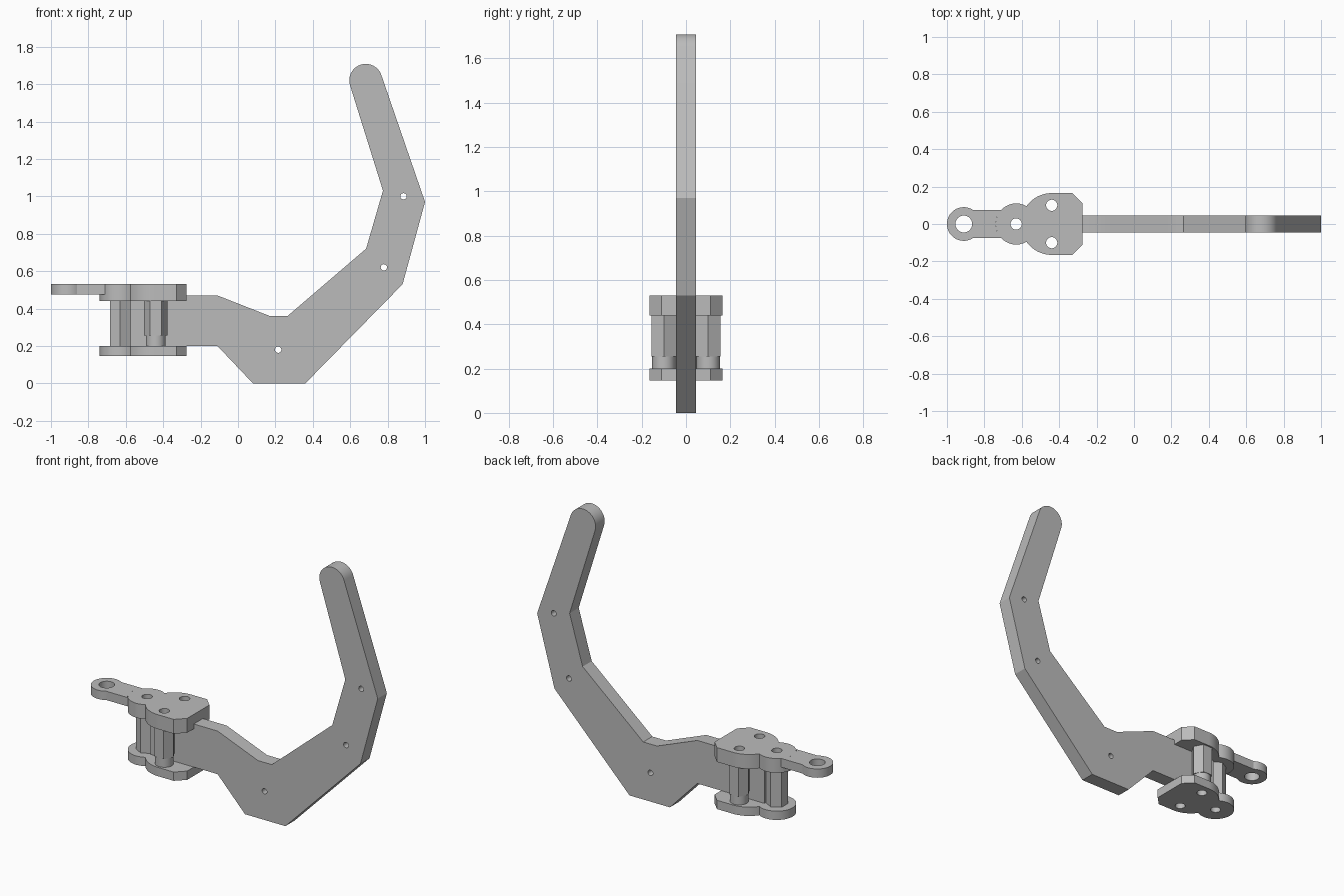
import bpy, bmesh
from math import sin, cos, radians
from mathutils import Matrix

cube = bpy.data.objects.get("Cube")
if cube:
    bpy.data.objects.remove(cube, do_unlink=True)

grey = bpy.data.materials.new("plain grey")
grey.use_nodes = True
color = (0.5, 0.5, 0.5, 1)
grey.diffuse_color = color
grey.node_tree.nodes["Principled BSDF"].inputs["Base Color"].default_value = color


def arc(x, y, r, start, end, n=24):
    angles = [radians(start + (end - start) * i / n) for i in range(n + 1)]
    return [(x + r * cos(a), y + r * sin(a)) for a in angles]


def circle(x, y, r, n=32, turn=0):
    return arc(x, y, r, turn, turn + 360, n)[:-1]


def slab(name, loops, low, high, upright=False):
    """Extrude an outline and its hole loops between two levels."""
    curve = bpy.data.curves.new(name, "CURVE")
    curve.dimensions = "2D"
    curve.fill_mode = "BOTH"
    curve.extrude = (high - low) / 2
    for loop in loops:
        spline = curve.splines.new("POLY")
        spline.points.add(len(loop) - 1)
        for point, (x, y) in zip(spline.points, loop):
            point.co = (x, y, 0, 1)
        spline.use_cyclic_u = True
    helper = bpy.data.objects.new(name + " helper", curve)
    mesh = bpy.data.meshes.new_from_object(helper)
    bpy.data.objects.remove(helper)
    bpy.data.curves.remove(curve)

    # Weld the caps to the walls
    bm = bmesh.new()
    bm.from_mesh(mesh)
    bmesh.ops.remove_doubles(bm, verts=bm.verts, dist=0.0001)
    bmesh.ops.recalc_face_normals(bm, faces=bm.faces)
    bm.to_mesh(mesh)
    bm.free()
    mesh.transform(Matrix.Translation((0, 0, (low + high) / 2)))
    if upright:
        mesh.transform(Matrix.Rotation(radians(90), 4, "X"))
    mesh.materials.clear()
    mesh.materials.append(grey)
    obj = bpy.data.objects.new(name, mesh)
    bpy.context.collection.objects.link(obj)
    bpy.ops.object.select_all(action="DESELECT")
    obj.select_set(True)
    bpy.context.view_layer.objects.active = obj
    bpy.ops.object.shade_smooth_by_angle(angle=radians(25))
    return obj


# Levels of the two clamp plates
BASE, FLOOR, CEILING, TOP = 0.145, 0.20, 0.44, 0.53
HALF = 0.045
posts = [("rear_post", -0.63, 0, 30),
         ("right_post", -0.44, -0.10, 0),
         ("left_post", -0.44, 0.10, 0)]

# Bent arm with tenons that fill the plate slots
arm = [(-0.575, FLOOR), (-0.52, FLOOR), (-0.52, BASE), (-0.36, BASE),
       (-0.36, FLOOR), (-0.11, FLOOR), (0.08, 0), (0.36, 0), (0.88, 0.53), (1, 0.97)]
arm += arc(0.683, 1.62, 0.088, 18, 198)
arm += [(0.775, 1.03), (0.685, 0.72), (0.265, 0.36), (0.17, 0.36), (-0.11, 0.47),
        (-0.275, 0.47), (-0.275, CEILING), (-0.36, CEILING), (-0.36, TOP),
        (-0.52, TOP), (-0.52, CEILING), (-0.575, CEILING)]
pin_holes = [circle(x, z, 0.017, 20) for x, z in [(0.215, 0.18), (0.78, 0.62), (0.885, 1.0)]]
slab("bent_arm", [arm] + pin_holes, -HALF, HALF, upright=True)

# Clamp plates: rounded body, rear lobe and chamfered front corners
plate = [(-0.275, -0.11), (-0.275, 0.11), (-0.33, 0.165)]
plate += arc(-0.44, 0, 0.165, 90, 144.8)
plate += arc(-0.63, 0, 0.11, 59.9, 300.1)[1:]
plate += arc(-0.44, 0, 0.165, 215.2, 270)[1:]
plate += [(-0.33, -0.165)]
slot = [(-0.52, -HALF), (-0.36, -HALF), (-0.36, HALF), (-0.52, HALF)]
bolt_holes = [circle(x, y, 0.03) for _, x, y, _ in posts]
for name, low, high in [("lower_plate", BASE, FLOOR), ("upper_plate", CEILING, TOP)]:
    slab(name, [plate, slot] + bolt_holes, low, high)

# Thin lever ear on the upper plate
ear = arc(-0.91, 0, 0.09, 56.4, 303.6, 36) + arc(-0.63, 0, 0.11, 223, 137)
slab("lever_ear", [ear, circle(-0.91, 0, 0.045)], 0.475, TOP)

# Hollow hexagonal posts; the side posts stand on round spacers
for name, x, y, turn in posts:
    bottom = FLOOR
    if y:
        bottom = 0.255
        slab(name + "_spacer", [circle(x, y, 0.053), circle(x, y, 0.03)], FLOOR, bottom)
    slab(name, [circle(x, y, 0.063, 6, turn), circle(x, y, 0.03)], bottom, CEILING)
